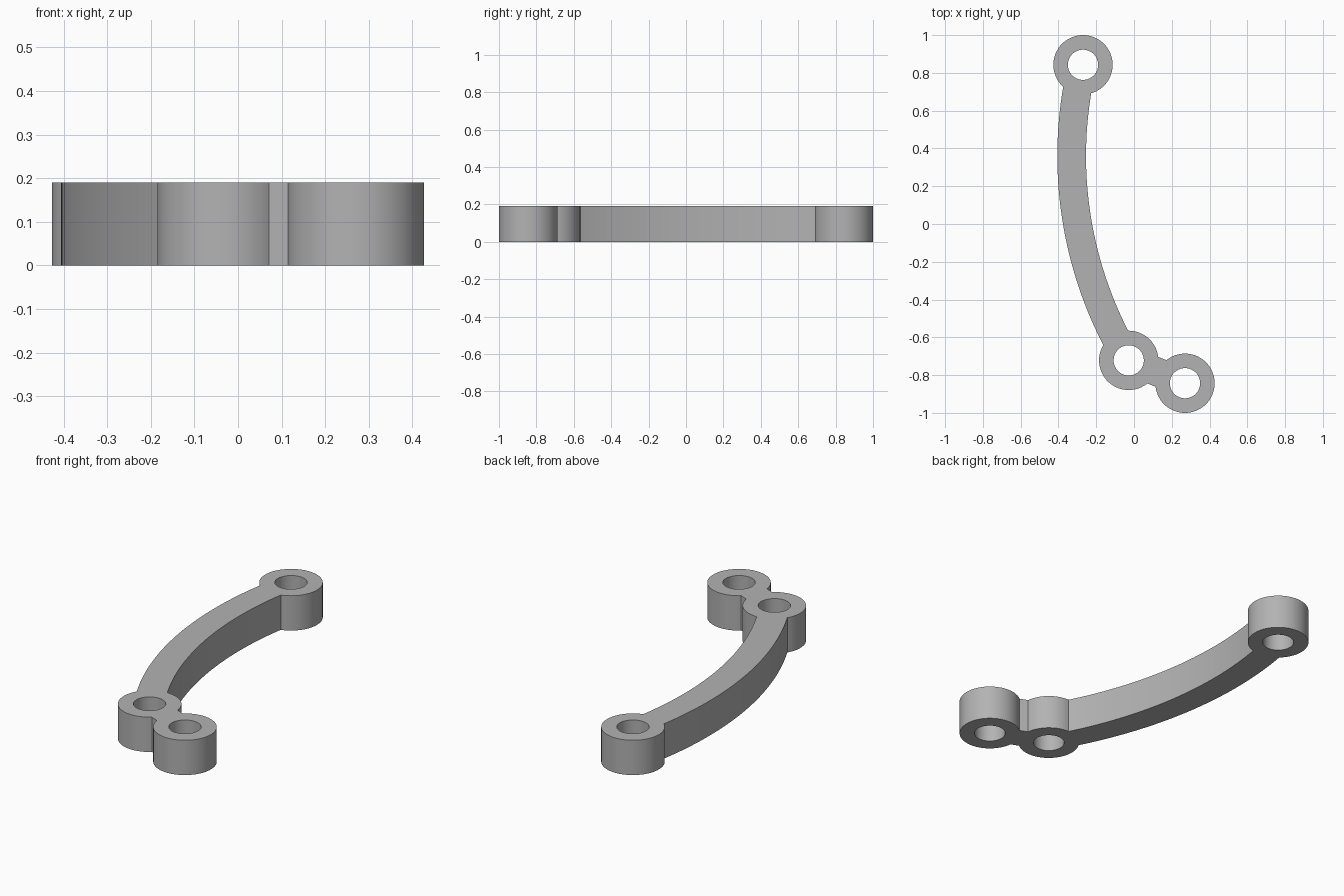
import bpy, bmesh, math
from mathutils import Vector

cube = bpy.data.objects.get("Cube")
if cube:
    bpy.data.objects.remove(cube, do_unlink=True)

HEIGHT = 0.19
RING_R, HOLE_R, HALF_W = 0.157, 0.08, 0.076
FAR, MID, NEAR = Vector((-0.27, 0.843)), Vector((-0.028, -0.722)), Vector((0.27, -0.843))
ARC_C, ARC_R = Vector((1.775, 0.36)), 2.105

grey = bpy.data.materials.new("plain grey")
grey.use_nodes = True
colour = (0.45, 0.45, 0.45, 1)
grey.diffuse_color = colour
grey.node_tree.nodes["Principled BSDF"].inputs["Base Color"].default_value = colour


def prism(name, outline, z0=0.0, z1=HEIGHT):
    """Extrude a flat outline upwards into a solid."""
    bm = bmesh.new()
    base = bm.faces.new([bm.verts.new((x, y, z0)) for x, y in outline])
    top = bmesh.ops.extrude_face_region(bm, geom=[base])["geom"]
    bmesh.ops.translate(bm, vec=(0, 0, z1 - z0),
                        verts=[v for v in top if isinstance(v, bmesh.types.BMVert)])
    bmesh.ops.recalc_face_normals(bm, faces=bm.faces)
    mesh = bpy.data.meshes.new(name)
    bm.to_mesh(mesh)
    bm.free()
    mesh.materials.append(grey)
    obj = bpy.data.objects.new(name, mesh)
    bpy.context.collection.objects.link(obj)
    return obj


def circle(centre, radius, n=72):
    return [(centre.x + radius * math.cos(math.tau * i / n),
             centre.y + radius * math.sin(math.tau * i / n)) for i in range(n)]


def arc(radius, a0, a1, n=32):
    angles = [a0 + (a1 - a0) * i / n for i in range(n + 1)]
    return [(ARC_C.x + radius * math.cos(a), ARC_C.y + radius * math.sin(a)) for a in angles]


def combine(target, other, operation):
    """Apply a boolean and discard the second solid."""
    mod = target.modifiers.new("join", "BOOLEAN")
    mod.operation, mod.solver, mod.object = operation, "EXACT", other
    bpy.context.view_layer.objects.active = target
    bpy.ops.object.modifier_apply(modifier=mod.name)
    bpy.data.objects.remove(other, do_unlink=True)


# Curved arm between the far and middle rings
start, end = [math.atan2(p.y - ARC_C.y, p.x - ARC_C.x) % math.tau for p in (FAR, MID)]
link = prism("curved_link", arc(ARC_R + HALF_W, start, end) + arc(ARC_R - HALF_W, end, start))

# Short straight web between the two close rings
along = (NEAR - MID).normalized()
side = Vector((-along.y, along.x)) * HALF_W
web = prism("short_web", [tuple(p) for p in (MID - side, NEAR - side, NEAR + side, MID + side)])

# Pivot rings, joined to the arm and web
for centre in (FAR, MID):
    combine(link, prism("pivot_ring", circle(centre, RING_R)), "UNION")
combine(link, web, "UNION")
combine(link, prism("pivot_ring", circle(NEAR, RING_R)), "UNION")

# Pin holes through every ring
for centre in (FAR, MID, NEAR):
    combine(link, prism("pin_hole", circle(centre, HOLE_R), -0.1, HEIGHT + 0.1), "DIFFERENCE")

# Smooth round walls with crisp rims
bpy.ops.object.select_all(action="DESELECT")
link.select_set(True)
bpy.context.view_layer.objects.active = link
bpy.ops.object.shade_smooth_by_angle(angle=math.radians(25))
